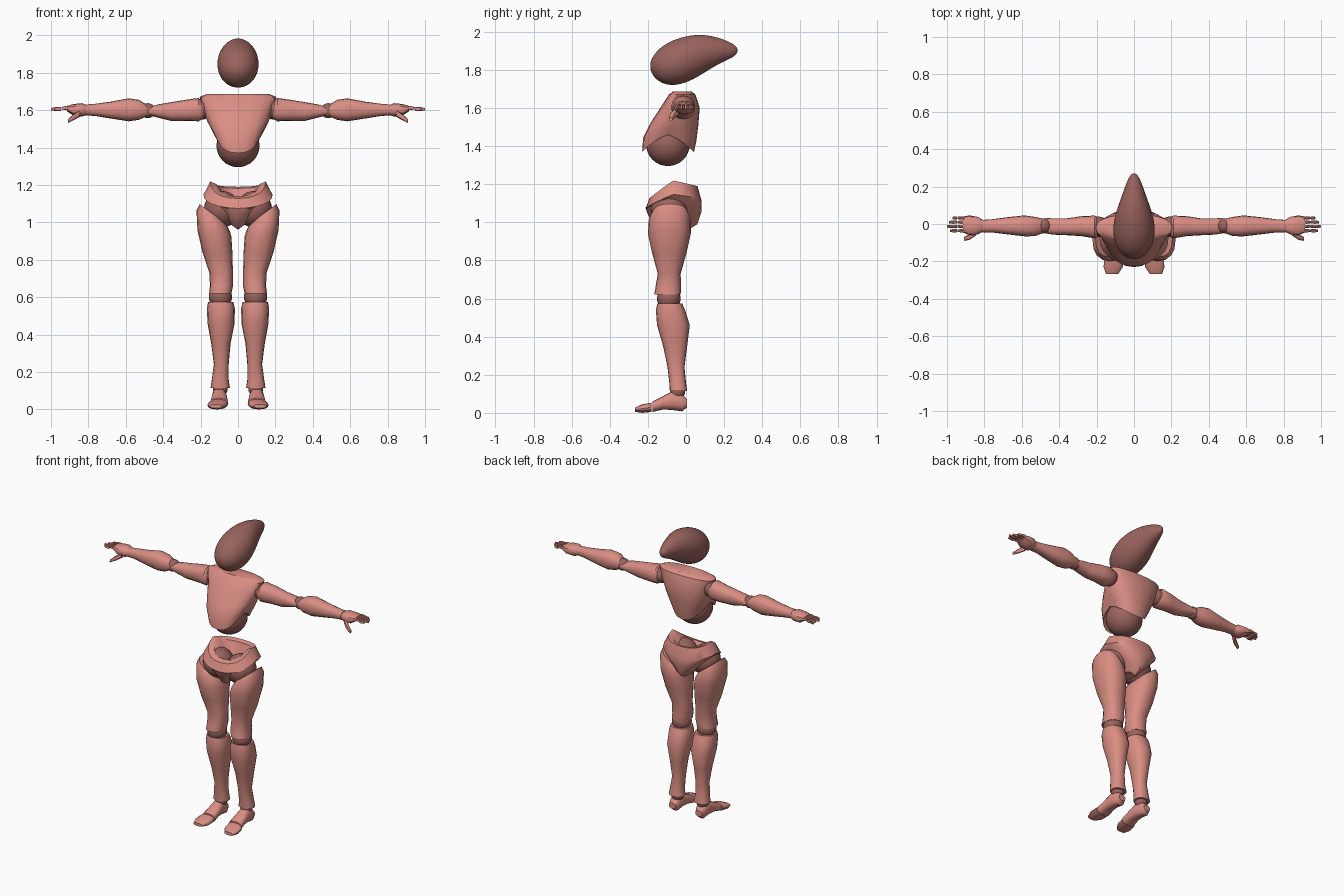
import bpy, bmesh
from math import sin, cos, tau, copysign, radians
from mathutils import Vector

cube = bpy.data.objects.get("Cube")
if cube:
    bpy.data.objects.remove(cube)


def make_material(name, colour):
    mat = bpy.data.materials.new(name)
    mat.use_nodes = True
    mat.diffuse_color = colour
    mat.node_tree.nodes["Principled BSDF"].inputs["Base Color"].default_value = colour
    return mat


skin = make_material("salmon_skin", (0.70, 0.27, 0.23, 1))
joint = make_material("dark_joint", (0.32, 0.125, 0.11, 1))
parts = []


def add_object(name, bm, mat):
    bmesh.ops.recalc_face_normals(bm, faces=bm.faces)
    mesh = bpy.data.meshes.new(name)
    bm.to_mesh(mesh)
    bm.free()
    mesh.materials.append(mat)
    obj = bpy.data.objects.new(name, mesh)
    bpy.context.collection.objects.link(obj)
    parts.append(obj)
    return obj


def finish(name, bm, mat, pair):
    """Link one part, or a left part and its mirrored right part."""
    if not pair:
        return add_object(name, bm, mat)
    other = bm.copy()
    for v in other.verts:
        v.co.x = -v.co.x
    add_object("left_" + name, bm, mat)
    add_object("right_" + name, other, mat)


def loft(name, axis, sections, mat=skin, pair=True, power=0.85, sides=16, warp=None):
    """Skin rings along an axis; a ring is (place, u_min, u_max, v_min, v_max, [tilt])."""
    bm = bmesh.new()
    rings = []
    for place, u0, u1, v0, v1, *tilt in sections:
        ring = []
        for i in range(sides):
            c, s = cos(tau * i / sides), sin(tau * i / sides)
            du = copysign(abs(c) ** power, c) * (u1 - u0) / 2
            dv = copysign(abs(s) ** power, s) * (v1 - v0) / 2
            t = place + (tilt[0] * du if tilt else 0)
            u, v = (u0 + u1) / 2 + du, (v0 + v1) / 2 + dv
            co = {"x": (t, u, v), "y": (u, t, v), "z": (u, v, t)}[axis]
            ring.append(bm.verts.new(warp(Vector(co)) if warp else co))
        rings.append(ring)
    for a, b in zip(rings, rings[1:]):
        for i in range(sides):
            j = (i + 1) % sides
            bm.faces.new((a[i], a[j], b[j], b[i]))
    bm.faces.new(rings[0])
    bm.faces.new(rings[-1])
    return finish(name, bm, mat, pair)


def ball(name, centre, radius, pair=True):
    bm = bmesh.new()
    bmesh.ops.create_uvsphere(bm, u_segments=24, v_segments=16, radius=radius)
    bmesh.ops.translate(bm, vec=centre, verts=bm.verts)
    return finish(name, bm, joint, pair)


def clamp(value):
    return max(0.0, min(1.0, value))


# Head: a swept-back egg
head = loft("head", "y", [
    (-.188, -.02, .02, 1.80, 1.84),
    (-.172, -.055, .055, 1.765, 1.875),
    (-.136, -.09, .09, 1.73, 1.92),
    (-.07, -.115, .115, 1.71, 1.96),
    (.02, -.113, .113, 1.735, 1.985),
    (.1, -.085, .085, 1.785, 1.988),
    (.18, -.056, .056, 1.835, 1.968),
    (.245, -.032, .032, 1.862, 1.94),
    (.272, -.01, .01, 1.89, 1.915)], joint, False, 1)
smooth = head.modifiers.new("smooth", "SUBSURF")
smooth.levels = smooth.render_levels = 2


# Chest: lower rim hangs in a point at front and back
def chest_rim(co):
    drop = clamp((1.58 - co.z) / .12) * .09
    co.z -= drop * (abs(co.y + .095) / .135) ** 1.4
    return co


loft("chest", "z", [
    (1.685, -.17, .17, -.07, .03),
    (1.67, -.205, .205, -.09, .05),
    (1.60, -.185, .185, -.135, .072),
    (1.54, -.163, .163, -.185, .064),
    (1.50, -.14, .14, -.225, .055),
    (1.46, -.115, .115, -.23, .042),
    (1.50, -.095, .095, -.18, .01)], pair=False, sides=20, warp=chest_rim)
ball("waist_ball", (0, -.095, 1.41), .115, False)


# Pelvis: bowl with a notched front lip and arched leg openings
def pelvis_rim(co):
    lift = clamp((1.15 - co.z) / .19) * .75
    front, back = max(0, -.07 - co.y) / .13, max(0, co.y + .07) / .13
    dip = clamp((co.z - 1.05) / .15) * (.1 * front + .03 * back)
    co.z += lift * abs(co.x) - dip
    return co


loft("pelvis", "z", [
    (.96, -.04, .04, -.13, .01),
    (.99, -.1, .1, -.175, .06),
    (1.06, -.16, .16, -.205, .082),
    (1.14, -.185, .185, -.212, .08),
    (1.22, -.148, .148, -.19, .06),
    (1.205, -.115, .115, -.155, .03),
    (1.10, -.05, .05, -.12, .0)], pair=False, sides=24, warp=pelvis_rim)
ball("hip_ball", (.085, -.088, 1.07), .097)

# Legs
loft("thigh", "z", [
    (1.045, .065, .205, -.175, .01, .75),
    (1.01, .045, .222, -.195, .025, .6),
    (.94, .035, .217, -.2, .025, .2),
    (.84, .03, .19, -.178, .003),
    (.73, .027, .153, -.148, -.028),
    (.66, .027, .15, -.16, -.026),
    (.62, .035, .155, -.166, -.028)])
ball("knee_ball", (.094, -.09, .6), .062)
loft("shin", "z", [
    (.575, .025, .16, -.15, -.02),
    (.54, .017, .166, -.158, -.005),
    (.46, .018, .163, -.152, .02),
    (.35, .04, .143, -.12, .006),
    (.24, .05, .129, -.097, -.008),
    (.16, .05, .14, -.088, .0),
    (.115, .043, .147, -.085, .006)])
ball("ankle_ball", (.095, -.045, .11), .04)

# Feet
loft("foot", "y", [
    (.006, .075, .125, .03, .07),
    (-.02, .063, .135, .008, .1),
    (-.07, .062, .138, .015, .115),
    (-.12, .056, .143, .018, .088),
    (-.175, .052, .15, .005, .06)])
loft("toe_block", "y", [
    (-.18, .054, .157, .005, .054),
    (-.23, .06, .163, 0, .045),
    (-.268, .085, .15, .006, .027)])

# Arms
ball("shoulder_ball", (.19, -.015, 1.605), .055)
loft("upper_arm", "x", [
    (.185, -.065, .03, 1.555, 1.645),
    (.21, -.077, .045, 1.54, 1.665),
    (.28, -.065, .042, 1.542, 1.655),
    (.36, -.06, .03, 1.543, 1.642),
    (.43, -.057, .03, 1.56, 1.63),
    (.475, -.05, .032, 1.572, 1.615)])
ball("elbow_ball", (.482, -.01, 1.597), .04)
loft("forearm", "x", [
    (.49, -.05, .03, 1.565, 1.63),
    (.53, -.065, .038, 1.548, 1.655),
    (.585, -.066, .046, 1.54, 1.663),
    (.68, -.055, .036, 1.555, 1.645),
    (.76, -.045, .025, 1.568, 1.634),
    (.81, -.046, .022, 1.572, 1.63)])
ball("wrist_ball", (.815, -.012, 1.6), .028)

# Hands
loft("palm", "x", [
    (.805, -.04, .02, 1.575, 1.625),
    (.835, -.056, .038, 1.565, 1.637),
    (.88, -.06, .046, 1.57, 1.632),
    (.915, -.045, .04, 1.594, 1.622)], sides=12)
loft("thumb", "x", [
    (.845, -.062, -.028, 1.565, 1.6),
    (.88, -.085, -.055, 1.545, 1.578),
    (.91, -.09, -.07, 1.53, 1.55)], sides=8)
for finger, y, tip in (("little", .032, .97), ("ring", .01, .99),
                       ("middle", -.013, 1), ("index", -.036, .985)):
    for joint_name, start, end, z in (("base", .905, .945, 1.61), ("tip", .947, tip, 1.605)):
        loft(finger + "_finger_" + joint_name, "x", [
            (start, y - .008, y + .008, z - .009, z + .01),
            ((start + end) / 2, y - .009, y + .009, z - .01, z + .011),
            (end, y - .006, y + .006, z - .006, z + .006)], sides=8)

# Smooth shading with sharp rims
bpy.ops.object.select_all(action="DESELECT")
for obj in parts:
    obj.select_set(True)
bpy.context.view_layer.objects.active = parts[0]
bpy.ops.object.shade_smooth_by_angle(angle=radians(35))
